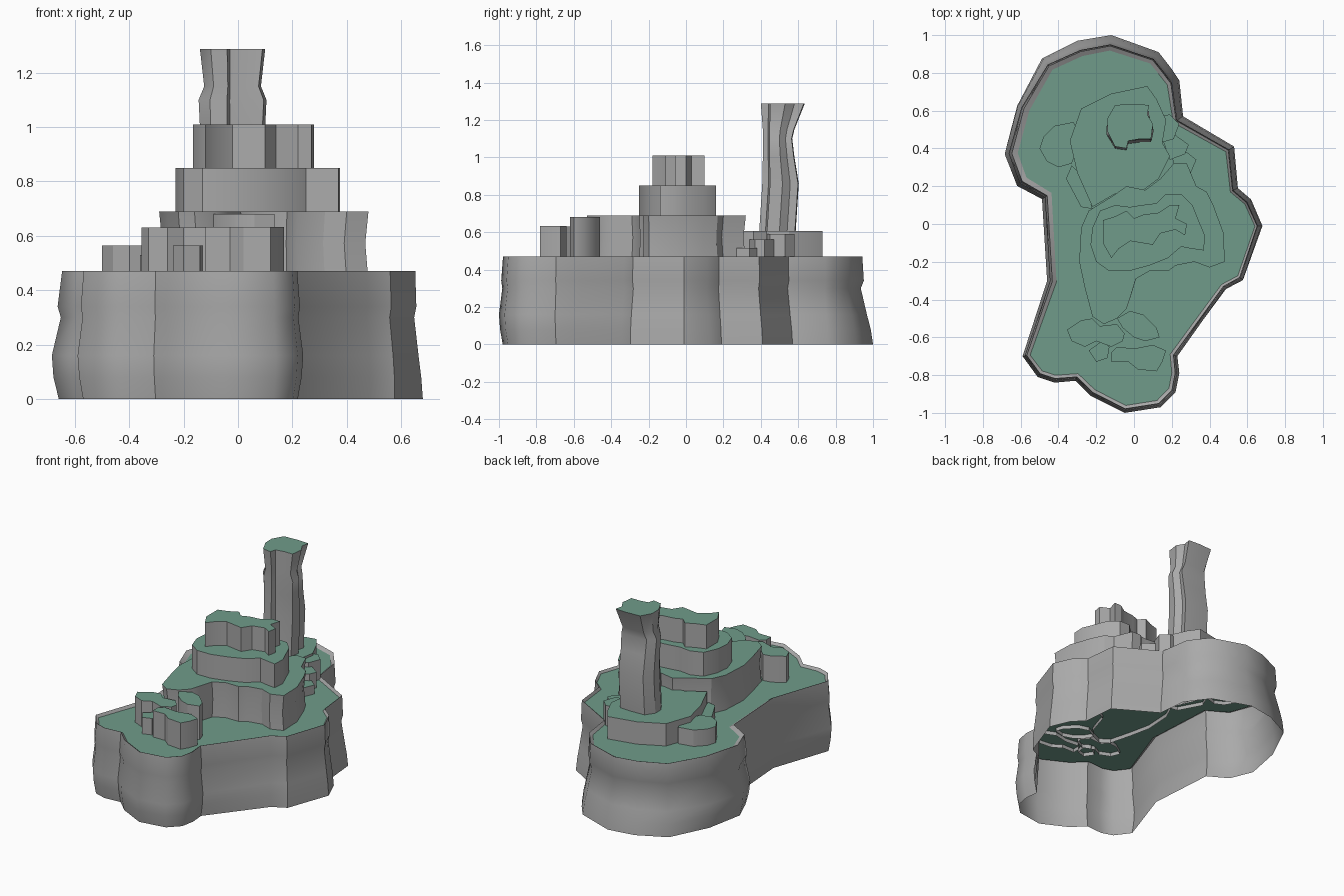
import bpy, bmesh, math
from mathutils import Vector

if "Cube" in bpy.data.objects:
    bpy.data.objects.remove(bpy.data.objects["Cube"])

green = bpy.data.materials.new("grass")
green.diffuse_color = (0.16, 0.33, 0.255, 1)
green.use_nodes = True
green.node_tree.nodes["Principled BSDF"].inputs["Base Color"].default_value = green.diffuse_color
grey = bpy.data.materials.new("rock")
grey.diffuse_color = (0.4, 0.4, 0.4, 1)
grey.use_nodes = True
grey.node_tree.nodes["Principled BSDF"].inputs["Base Color"].default_value = grey.diffuse_color


def ccw(pts):
    area = sum(a[0] * b[1] - b[0] * a[1] for a, b in zip(pts, pts[1:] + pts[:1]))
    return pts if area > 0 else pts[::-1]


def loft(name, rings, angle=30):
    """Open-bottomed wall through rings of 3D points with a green cap on the last ring."""
    bm = bmesh.new()
    loops = [[bm.verts.new(p) for p in r] for r in rings]
    for lo, hi in zip(loops, loops[1:]):
        n = len(lo)
        for i in range(n):
            j = (i + 1) % n
            bm.faces.new((lo[i], lo[j], hi[j], hi[i]))
    cap = bm.faces.new(loops[-1])
    cap.material_index = 1
    for e in cap.edges:
        e.smooth = False
    bmesh.ops.triangulate(bm, faces=[cap])
    me = bpy.data.meshes.new(name)
    bm.to_mesh(me)
    bm.free()
    me.materials.append(grey)
    me.materials.append(green)
    ob = bpy.data.objects.new(name, me)
    bpy.context.collection.objects.link(ob)
    bpy.ops.object.select_all(action='DESELECT')
    ob.select_set(True)
    bpy.context.view_layer.objects.active = ob
    bpy.ops.object.shade_smooth_by_angle(angle=math.radians(angle))
    return ob


def terrace(name, pts, z0, z1, waist=1.0):
    """Vertical-sided rock step; waist pinches the middle."""
    pts = ccw(pts)
    cx = sum(p[0] for p in pts) / len(pts)
    cy = sum(p[1] for p in pts) / len(pts)
    levels = [(z0, 1.0), (z1, 1.0)]
    if waist != 1.0:
        levels.insert(1, (z0 + 0.55 * (z1 - z0), waist))
    return loft(name, [[(cx + (x - cx) * s, cy + (y - cy) * s, z) for x, y in pts]
                       for z, s in levels])


# island base: outer outline, inset to the grass edge, bulging cliff between
outer = ccw([(-.12, 1), (.13, .91), (.2, .82), (.24, .76), (.26, .57), (.53, .41),
             (.55, .19), (.62, .13), (.68, -.01), (.58, -.3), (.49, -.35), (.23, -.7),
             (.24, -.79), (.22, -.89), (.14, -.97), (-.05, -1), (-.23, -.91), (-.31, -.83),
             (-.42, -.84), (-.51, -.81), (-.59, -.7), (-.46, -.3), (-.49, .13), (-.62, .2),
             (-.69, .37), (-.63, .63), (-.49, .88), (-.3, .97)])
inner = []
for i, p in enumerate(outer):
    a, b, c = Vector(outer[i - 1]), Vector(p), Vector(outer[(i + 1) % len(outer)])
    t = ((b - a).normalized() + (c - b).normalized()).normalized()
    inner.append(b + Vector((-t.y, t.x)) * max(.04, .05 - .02 * p[0] + .03 * p[1]))

# (height, bulge on the front-left side, bulge on the back-right side)
cliff = [(0, .5, 1), (.08, .85, .85), (.16, 1, .6), (.3, .55, .2), (.34, .7, .4),
         (.47, .45, .3), (.455, 0, 0)]
rings = []
for z, f_left, f_right in cliff:
    ring = []
    for o, i in zip(outer, inner):
        w = min(1, max(0, .5 + o[0] + o[1]))
        q = i.lerp(Vector(o), f_left + (f_right - f_left) * w)
        ring.append((q.x, q.y, z))
    rings.append(ring)
loft("island_base", rings, 40)

# central stepped hill
G = .43
terrace("hill_lower_step", [
    (-.24, .07), (-.28, -.02), (-.29, -.2), (-.26, -.34), (-.22, -.49), (-.16, -.53),
    (-.09, -.5), (-.04, -.45), (-.02, -.39), (.01, -.29), (.08, -.25), (.18, -.25),
    (.22, -.22), (.32, -.2), (.4, -.23), (.48, -.2), (.475, -.05), (.42, .1), (.385, .17),
    (.33, .2), (.28, .32), (.21, .32), (.14, .24), (.06, .18), (-.04, .2), (-.11, .15)],
    G, .69, .97)
terrace("hill_middle_step", [
    (-.22, -.02), (-.18, .07), (-.1, .1), (-.02, .09), (.04, .1), (.12, .11), (.17, .16),
    (.25, .16), (.31, .1), (.35, 0), (.375, -.06), (.37, -.14), (.3, -.13), (.25, -.12),
    (.18, -.18), (.08, -.22), (-.03, -.25), (-.13, -.25), (-.2, -.2), (-.23, -.11)],
    .67, .85)
terrace("hill_upper_step", [
    (-.165, .02), (-.1, .04), (-.04, .07), (0, .03), (.05, .05), (.13, .06), (.19, .1),
    (.24, .1), (.22, .03), (.28, 0), (.27, -.06), (.22, -.03), (.14, -.05), (.1, -.11),
    (-.02, -.09), (-.08, -.13), (-.12, -.18), (-.165, -.1)], .83, 1.01)

# rocks at the front of the hill
terrace("front_rock_tall", [(-.09, -.5), (-.02, -.46), (.05, -.48), (.12, -.55), (.135, -.6),
                            (.06, -.62), (0, -.6), (-.06, -.55)], G, .68)
terrace("front_rock_left", [(-.355, -.56), (-.28, -.51), (-.22, -.5), (-.18, -.54), (-.09, -.53),
                            (-.05, -.58), (-.06, -.62), (-.12, -.65), (-.2, -.62), (-.26, -.65),
                            (-.33, -.62)], G, .63)
terrace("front_rock_right", [(-.09, -.65), (0, -.66), (.1, -.64), (.17, -.67), (.15, -.73),
                             (.12, -.78), (.02, -.77), (-.03, -.73), (-.12, -.73), (-.12, -.68)],
        G, .632)
terrace("front_rock_small", [(-.24, -.67), (-.17, -.62), (-.13, -.65), (-.14, -.71), (-.2, -.73)],
        G, .565)

# pillar plinth and its side rocks
terrace("pillar_plinth", [
    (-.34, .44), (-.28, .61), (-.12, .69), (.07, .73), (.12, .66), (.17, .55), (.15, .43),
    (.19, .36), (.13, .24), (.05, .18), (-.1, .16), (-.22, .09), (-.3, .27)], G, .605)
terrace("left_rock_large", [(-.5, .4), (-.48, .46), (-.42, .52), (-.32, .54), (-.28, .45),
                            (-.33, .32), (-.4, .3), (-.46, .33)], G, .565)
terrace("left_rock_small", [(-.36, .24), (-.33, .31), (-.27, .25), (-.22, .08), (-.28, .09)], G, .53)
terrace("right_rock_large", [(.13, .57), (.19, .58), (.24, .53), (.21, .45), (.14, .43)], G, .59)
terrace("right_rock_medium", [(.15, .45), (.22, .47), (.29, .42), (.27, .37), (.19, .34)], G, .56)
terrace("right_rock_small", [(.2, .36), (.28, .38), (.33, .34), (.3, .27), (.22, .28)], G, .515)

# tall pillar: one outline, scaled and shifted per level (z, x scale, y scale, y centre)
outline = ccw([(-.14, .56), (-.1, .63), (0, .635), (.08, .63), (.07, .58), (.1, .53),
               (.09, .45), (.03, .45), (-.03, .44), (-.04, .4), (-.1, .41), (-.14, .49)])
pillar = [(.58, 1, .83, .487), (.86, 1, .83, .505), (1.0, 1, .72, .495), (1.1, 1.04, .66, .49),
          (1.15, .87, .72, .495), (1.287, 1, 1, .517)]
loft("tall_pillar", [[(-.02 + (x + .02) * sx, yc + (y - .517) * sy, z) for x, y in outline]
                     for z, sx, sy, yc in pillar])
